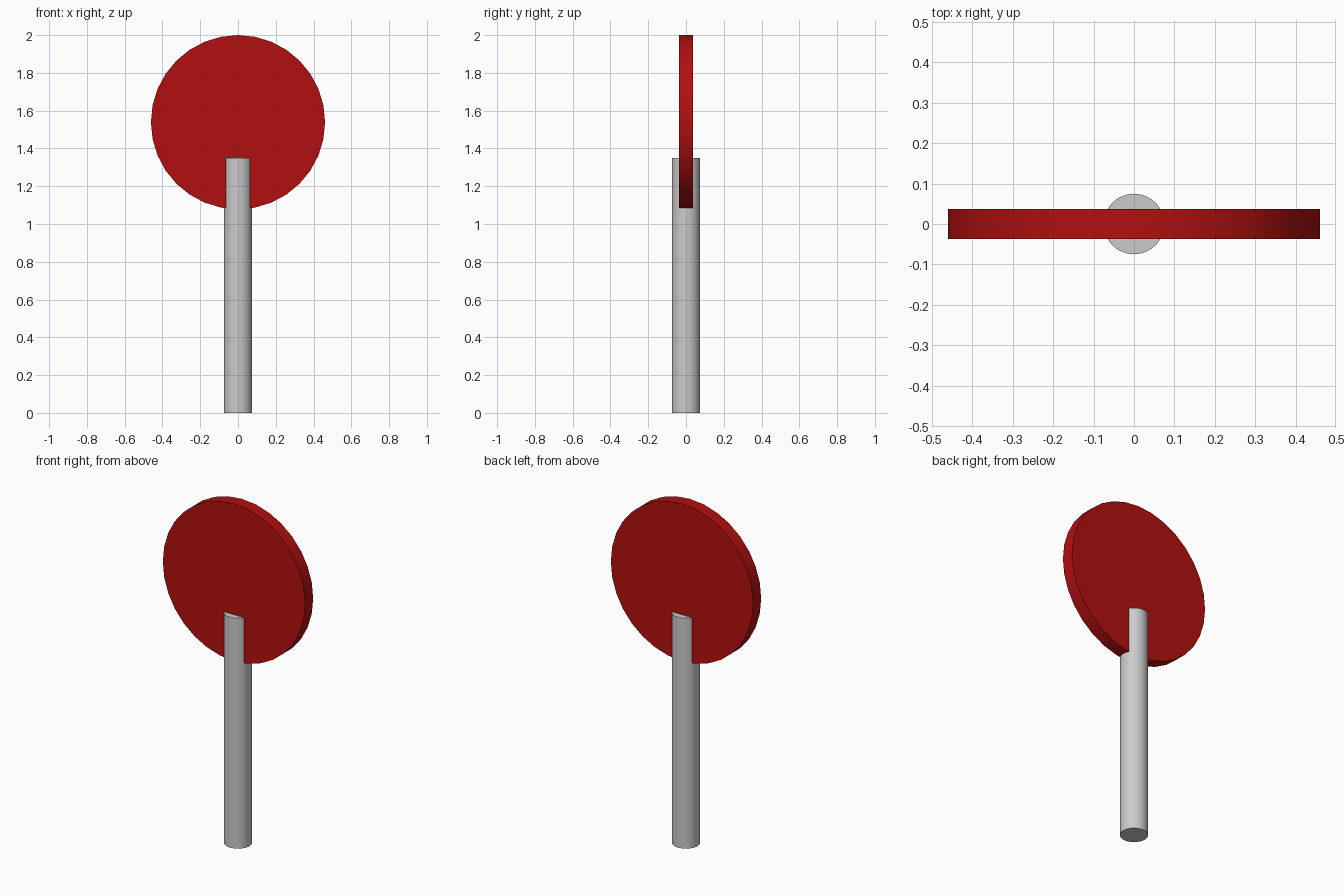
import bpy
import math

if "Cube" in bpy.data.objects:
    bpy.data.objects.remove(bpy.data.objects["Cube"])


def cylinder(name, radius, depth, location, rotation=(0, 0, 0)):
    bpy.ops.mesh.primitive_cylinder_add(vertices=32, radius=radius, depth=depth,
                                        location=location, rotation=rotation)
    obj = bpy.context.object
    obj.name = name
    bpy.ops.object.shade_smooth_by_angle(angle=math.radians(30))
    return obj


# Upright post
cylinder("post", 0.075, 1.35, (0, 0, 0.675))

# Round sign disc, passing through the top of the post
disc = cylinder("sign_disc", 0.461, 0.075, (0, 0, 1.539), (math.pi / 2, 0, 0))
red = bpy.data.materials.new("red")
red.diffuse_color = (0.45, 0.005, 0.005, 1)
red.use_nodes = True
red.node_tree.nodes["Principled BSDF"].inputs["Base Color"].default_value = red.diffuse_color
disc.data.materials.append(red)
